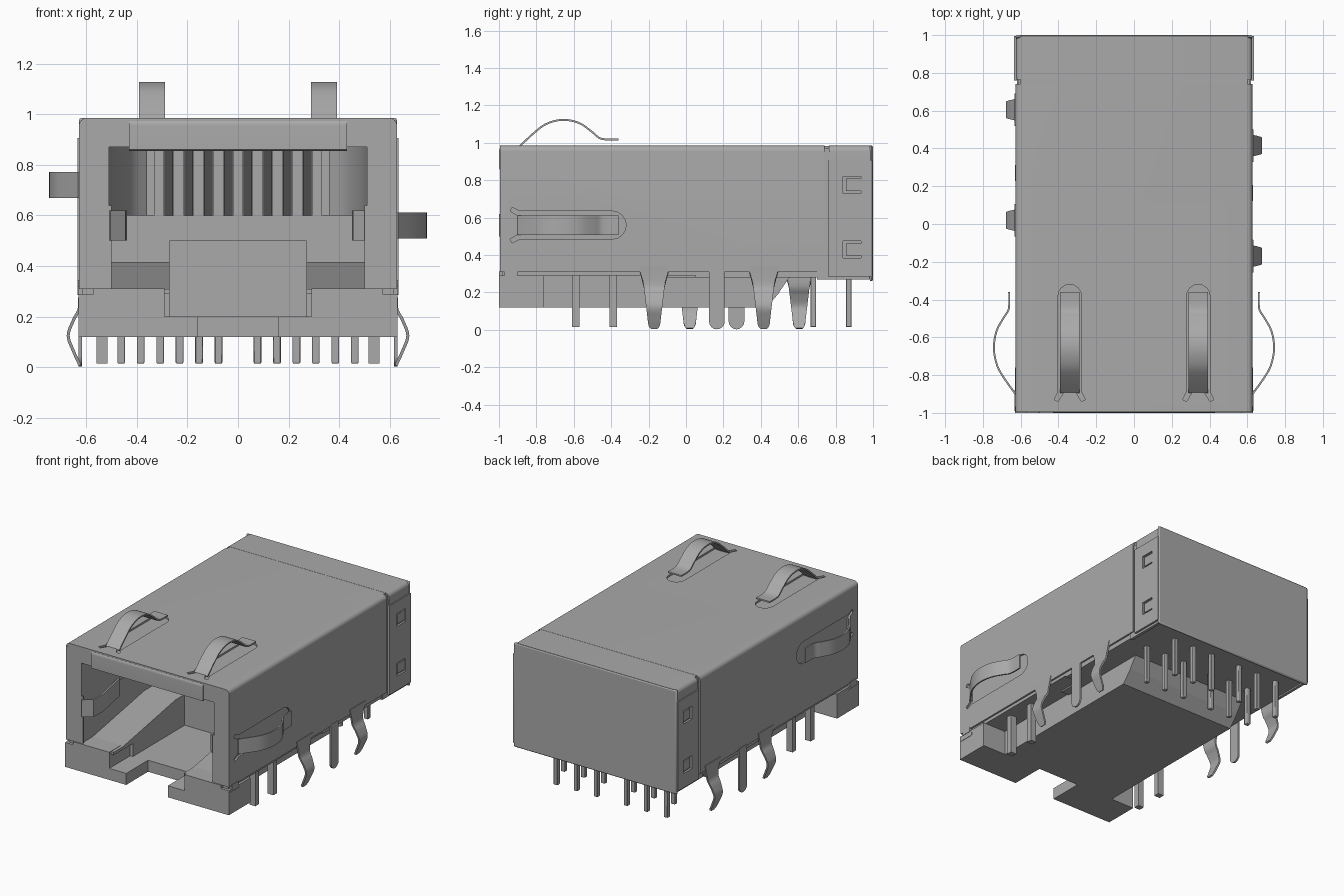
import bpy, bmesh, math
from mathutils import Vector

if "Cube" in bpy.data.objects:
    bpy.data.objects.remove(bpy.data.objects["Cube"])

grey = bpy.data.materials.new("grey")
grey.use_nodes = True
grey.diffuse_color = (0.4, 0.4, 0.4, 1)
grey.node_tree.nodes["Principled BSDF"].inputs["Base Color"].default_value = (0.4, 0.4, 0.4, 1)
parts = []


def prism(name, outline, axis, a, b, bevel=0):
    """Extrude a 2D outline along an axis from a to b."""
    place = {"x": lambda p, t: (t, p[0], p[1]),
             "y": lambda p, t: (p[0], t, p[1]),
             "z": lambda p, t: (p[0], p[1], t)}[axis]
    bm = bmesh.new()
    low = [bm.verts.new(place(p, a)) for p in outline]
    high = [bm.verts.new(place(p, b)) for p in outline]
    bm.faces.new(low)
    bm.faces.new(high)
    n = len(low)
    for i in range(n):
        j = (i + 1) % n
        bm.faces.new((low[i], low[j], high[j], high[i]))
    bmesh.ops.recalc_face_normals(bm, faces=bm.faces)
    mesh = bpy.data.meshes.new(name)
    bm.to_mesh(mesh)
    bm.free()
    mesh.materials.append(grey)
    ob = bpy.data.objects.new(name, mesh)
    bpy.context.collection.objects.link(ob)
    if bevel:
        mod = ob.modifiers.new("bevel", "BEVEL")
        mod.width, mod.segments = bevel, 2
    parts.append(ob)
    return ob


def box(name, x0, x1, y0, y1, z0, z1, bevel=0):
    return prism(name, [(x0, y0), (x1, y0), (x1, y1), (x0, y1)], "z", z0, z1, bevel)


def pair(name, x0, x1, *rest):
    box("left_" + name, x0, x1, *rest)
    box("right_" + name, -x1, -x0, *rest)


def ribbon(path, t):
    """Outline of a thin bent sheet that follows a path."""
    pts = [Vector(p) for p in path]
    side = []
    for i, p in enumerate(pts):
        d = (pts[min(i + 1, len(pts) - 1)] - pts[max(i - 1, 0)]).normalized()
        side.append(p + Vector((d.y, -d.x)) * t)
    return pts + side[::-1]


def smooth(path, steps=5):
    """Catmull-Rom curve through a few points."""
    p = [Vector(q) for q in [path[0], *path, path[-1]]]
    out = []
    for i in range(1, len(p) - 2):
        a, b, c, d = p[i - 1:i + 3]
        for k in range(steps):
            t = k / steps
            out.append(0.5 * (2 * b + (c - a) * t + (2 * a - 5 * b + 4 * c - d) * t * t
                              + (3 * b - a - 3 * c + d) * t ** 3))
    return out + [p[-1]]


def arc(cx, cy, r, a0, a1, n=8):
    return [(cx + r * math.cos(math.radians(a0 + (a1 - a0) * k / n)),
             cy + r * math.sin(math.radians(a0 + (a1 - a0) * k / n))) for k in range(n + 1)]


def cut(ob, cutter):
    mod = ob.modifiers.new("cut", "BOOLEAN")
    mod.operation, mod.solver, mod.object = "DIFFERENCE", "EXACT", cutter
    bpy.context.view_layer.update()
    ev = ob.evaluated_get(bpy.context.evaluated_depsgraph_get())
    mesh = bpy.data.meshes.new_from_object(ev)
    ob.modifiers.clear()
    ob.data = mesh
    parts.remove(cutter)
    bpy.data.objects.remove(cutter)


# Metal shield: rounded inverted U with spring slots
def shield_outline(w, top, r, bottom):
    return [(w, bottom)] + arc(w - r, top - r, r, 0, 90) + arc(r - w, top - r, r, 90, 180) + [(-w, bottom)]


def sheet_u(w, bottom):
    return shield_outline(w, 0.985, 0.03, bottom) + shield_outline(w - 0.012, 0.973, 0.018, bottom)[::-1]


shield = prism("shield", sheet_u(0.628, 0.31), "y", -0.995, 0.74)


def slot(c, r):
    return arc(-0.32 - r, c, r, -90, 90) + [(-0.89, c + r), (-0.93, c + r + 0.02), (-0.94, c + r),
                                            (-0.89, c + r - 0.03), (-0.89, c - r + 0.03),
                                            (-0.94, c - r), (-0.93, c - r - 0.02), (-0.89, c - r)]


for c in (-0.34, 0.34):
    cut(shield, prism("slot", [(q, p) for p, q in slot(c, 0.062)], "z", 0.95, 1.1))
for s, z in ((1, 0.56), (-1, 0.72)):
    cut(shield, prism("slot", slot(z, 0.075), "x", s * 0.6, s * 0.7))

# Spring fingers on the roof and on both sides
bow = smooth([(-0.895, 0), (-0.82, 0.07), (-0.75, 0.122), (-0.66, 0.145), (-0.57, 0.128),
              (-0.5, 0.08), (-0.45, 0.043), (-0.36, 0.04)], 4)
for n, c in (("right", -0.34), ("left", 0.34)):
    prism(n + "_roof_spring", ribbon([(y, 0.983 + h) for y, h in bow], 0.01), "x", c - 0.052, c + 0.052)
for n, s, z in (("left", 1, 0.56), ("right", -1, 0.72)):
    prism(n + "_side_spring", ribbon([(s * (0.625 + 0.77 * h), y) for y, h in bow], 0.01 * s),
          "z", z - 0.052, z + 0.052)

# Front folded frame: lip and side flaps
prism("front_lip", [(-0.97, 0.985)] + arc(-0.97, 0.955, 0.03, 90, 180) + [(-1, 0.86), (-0.985, 0.855),
      (-0.985, 0.95), (-0.97, 0.973)], "x", -0.43, 0.43)
for n, s in (("left", 1), ("right", -1)):
    flap = [(0.628, 0.31), (0.628, 0.955), (0.6, 0.98), (0.43, 0.98), (0.43, 0.87), (0.51, 0.87),
            (0.51, 0.64), (0.5, 0.64), (0.5, 0.31)]
    prism(n + "_front_flap", [(s * x, z) for x, z in flap], "y", -0.992, -0.98)
    # Contact tab folded into the opening
    prism(n + "_inner_tab", ribbon([(s * x, y) for x, y in ((0.51, -0.99), (0.455, -0.95), (0.45, -0.86),
          (0.5, -0.6))], 0.012), "z", 0.5, 0.62)
    # Curved inner cheek narrowing toward the contacts
    prism(n + "_inner_cheek", [(s * x, y) for x, y in smooth([(0.51, -0.75), (0.49, -0.5), (0.43, -0.3),
          (0.36, -0.22)])] + [(s * 0.36, 0.05), (s * 0.51, 0.05)], "z", 0.6, 0.875)
    # Rear wrap with two windows, each holding a catch
    lo, hi = sorted((s * 0.618, s * 0.634))
    wrap = box(n + "_rear_wrap", lo, hi, 0.76, 0.995, 0.285, 0.905)
    for z in (0.43, 0.775):
        cut(wrap, box("window", lo - 0.05, hi + 0.05, 0.84, 0.935, z - 0.045, z + 0.045))
        box(n + "_catch", *sorted((s * 0.6, s * 0.629)), 0.855, 0.935, z - 0.033, z + 0.033)
    # Bent board lock legs, tapered toward the tip
    for y in ((-0.17, 0.415) if s > 0 else (0.02, 0.605)):
        path = smooth([(s * x, z) for x, z in ((0.632, 0.345), (0.632, 0.24), (0.655, 0.19),
                                               (0.677, 0.125), (0.655, 0.06), (0.63, 0.005))])
        leg = prism(n + "_board_lock", ribbon(path, 0.012 * s), "y", -1, 1)
        for v in leg.data.vertices:
            z = v.co.z
            half = 0.033 + 0.12 * max(z - 0.04, 0)
            half += 0.2 * max(z - 0.26, 0)
            if z < 0.04:
                half *= math.sqrt(max(0.12, 1 - ((0.04 - z) / 0.04) ** 2))
            v.co.y = y + v.co.y * half
    # Straight ground leg with a rounded tip
    y = 0.165 if s > 0 else 0.27
    prism(n + "_ground_leg", [(y + 0.042, 0.32)] + arc(y, 0.045, 0.042, 0, -180) + [(y - 0.042, 0.32)],
          "x", s * 0.617, s * 0.63)

# Rear cover
prism("rear_roof", sheet_u(0.626, 0.9), "y", 0.765, 0.995)
box("rear_roof_seam", -0.6, 0.6, 0.73, 0.775, 0.965, 0.984)
box("rear_panel", -0.628, 0.628, 0.982, 1.0, 0.26, 0.985, 0.012)
pair("rear_side", 0.6, 0.62, 0.7, 0.99, 0.27, 0.95)

# Plastic housing around the plug cavity
box("housing_roof", -0.614, 0.614, -0.98, 0.985, 0.875, 0.972)
pair("housing_wall", 0.51, 0.614, -0.98, 0.1, 0.29, 0.88)
box("housing_rear", -0.614, 0.614, 0.05, 0.985, 0.28, 0.88)
box("contact_shelf", -0.51, 0.51, -0.12, 0.06, 0.28, 0.6)
box("latch_stop", -0.27, 0.27, -0.2, 0.06, 0.19, 0.5)
for n, s in (("left", 1), ("right", -1)):
    prism(n + "_cavity_floor", [(-0.98, 0.29), (-0.98, 0.31), (-0.88, 0.31), (-0.3, 0.415), (0, 0.415),
          (0, 0.29)], "x", s * 0.27, s * 0.52)

# Front feet with an open latch gap
pair("foot", 0.29, 0.63, -1.0, -0.76, 0.12, 0.29)
pair("foot_top", 0.29, 0.57, -1.0, -0.76, 0.28, 0.312)
pair("foot_lip", 0.16, 0.30, -1.0, -0.76, 0.12, 0.2)
pair("foot_clip", 0.575, 0.632, -0.99, -0.88, 0.25, 0.275)
pair("shield_clip", 0.6, 0.633, -0.97, -0.9, 0.285, 0.32)

# Raised underside with a sloped rear end
prism("underside_plate", [(-0.76, 0.12), (0.43, 0.12), (0.5, 0.2), (-0.76, 0.2)], "x", -0.45, 0.45)
prism("underside_rear", [(-0.2, 0.19), (0.49, 0.19), (0.56, 0.29), (-0.2, 0.29)], "x", -0.45, 0.45)
pair("channel_wall", 0.27, 0.45, -0.77, -0.19, 0.19, 0.3)

# Plug contacts leaning across the cavity
for i in range(8):
    x = -0.273 + i * 0.078
    prism("plug_contact", ribbon([(-0.42, 0.86), (-0.12, 0.6)], -0.015), "x", x - 0.017, x + 0.017)
for i in range(9):
    x = -0.312 + i * 0.078
    box("contact_rib", x - 0.02, x + 0.02, -0.12, 0.06, 0.6, 0.88)

# Solder pins in two staggered rows and four lamp pins
for i in range(6):
    for s in (-1, 1):
        x = s * (0.077 + i * 0.077)
        y = 0.87 if (i % 2 == 0) == (s > 0) else 0.68
        box("solder_pin", x - 0.015, x + 0.015, y - 0.015, y + 0.015, 0.015, 0.3, 0.004)
for y in (-0.59, -0.39):
    pair("lamp_pin", 0.515, 0.56, y - 0.02, y + 0.02, 0.015, 0.3)

# Smooth bends, sharp corners
for ob in parts:
    ob.select_set(True)
bpy.context.view_layer.objects.active = parts[0]
bpy.ops.object.shade_smooth_by_angle(angle=math.radians(35))
